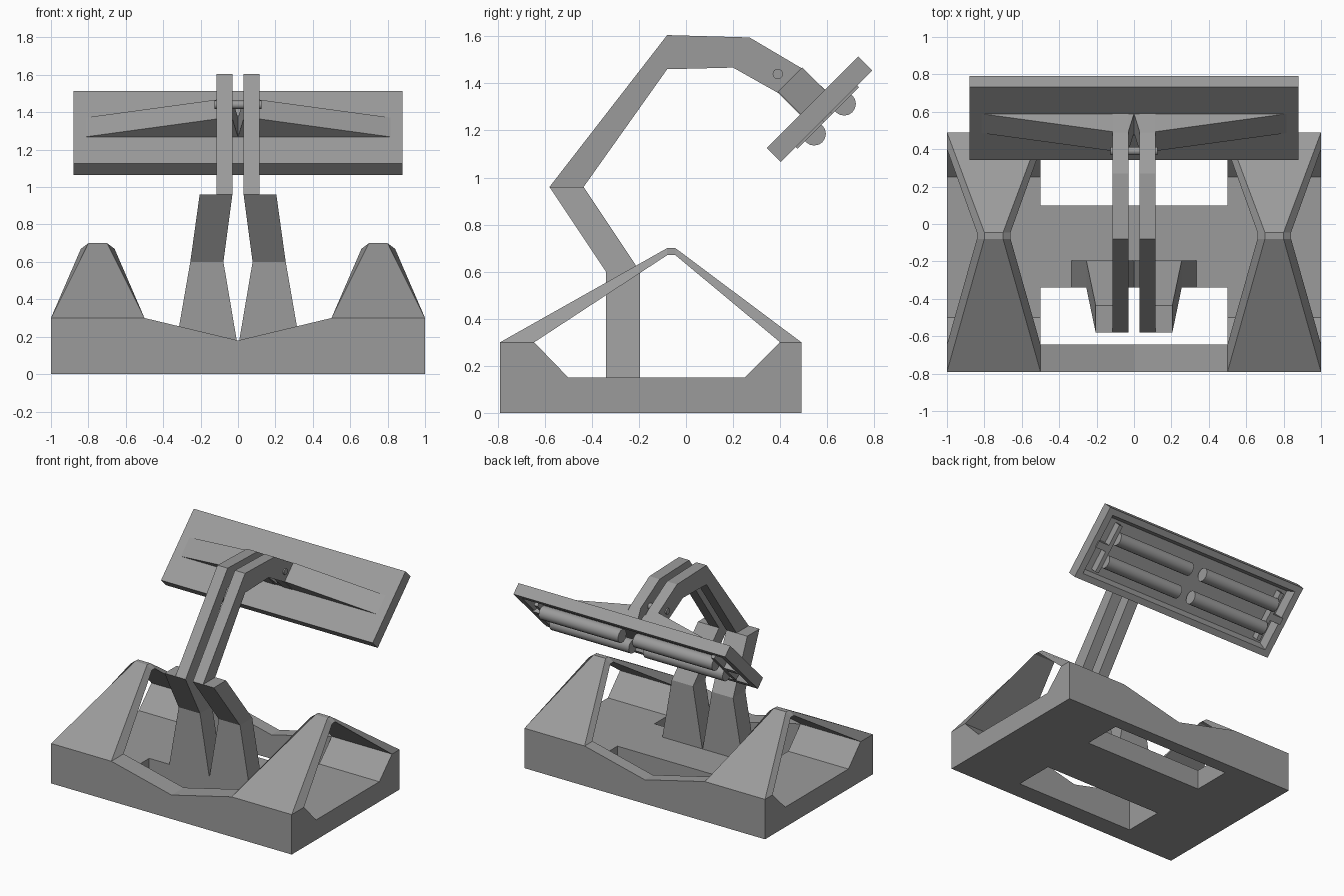
import bpy, bmesh
from math import cos, sin, pi, sqrt

if "Cube" in bpy.data.objects:
    bpy.data.objects.remove(bpy.data.objects["Cube"])

grey = bpy.data.materials.new("dark_grey")
grey.diffuse_color = (.33, .33, .33, 1)
grey.use_nodes = True
grey.node_tree.nodes["Principled BSDF"].inputs["Base Color"].default_value = grey.diffuse_color


def loft(name, loops, wrap=False, mirror=False, smooth=False):
    """Skin equal-length point loops; cap the ends, or join last to first."""
    bm = bmesh.new()
    rows = [[bm.verts.new(p) for p in loop] for loop in loops]
    pairs = list(zip(rows, rows[1:])) + ([(rows[-1], rows[0])] if wrap else [])
    for a, b in pairs:
        for i in range(len(a)):
            j = (i + 1) % len(a)
            bm.faces.new((a[i], a[j], b[j], b[i]))
    if not wrap:
        bm.faces.new(rows[0])
        bm.faces.new(rows[-1])
    bmesh.ops.recalc_face_normals(bm, faces=bm.faces)
    me = bpy.data.meshes.new(name)
    bm.to_mesh(me)
    bm.free()
    me.materials.append(grey)
    ob = bpy.data.objects.new(name, me)
    bpy.context.collection.objects.link(ob)
    if mirror:
        ob.modifiers.new("Mirror", 'MIRROR').use_mirror_merge = False
    if smooth:
        bpy.ops.object.select_all(action='DESELECT')
        ob.select_set(True)
        bpy.context.view_layer.objects.active = ob
        bpy.ops.object.shade_smooth_by_angle()
    return ob


def along_x(name, prof, x0, x1, **kw):
    return loft(name, [[(x, y, z) for y, z in prof] for x in (x0, x1)], **kw)


def along_y(name, prof, y0, y1, **kw):
    return loft(name, [[(x, y, z) for x, z in prof] for y in (y0, y1)], **kw)


def rect(a0, a1, b0, b1):
    return [(a0, b0), (a1, b0), (a1, b1), (a0, b1)]


def circle(cy, cz, r, n):
    return [(cy + r * cos(2 * pi * i / n), cz + r * sin(2 * pi * i / n)) for i in range(n)]


# Side frames: low trays under a tapering arch, open through the side
outer = [(-.79, 0), (.49, 0), (.49, .3), (-.045, .7), (-.08, .7), (-.79, .3)]
inner = [(-.5, .15), (.25, .15), (.4, .3), (-.045, .67), (-.08, .67), (-.645, .3)]


def arch_loop(prof, wide, narrow):
    return [(narrow if z > .5 else wide, y, z) for y, z in prof]


loft("side_frame", [arch_loop(outer, .5, .7), arch_loop(outer, 1, .8),
                    arch_loop(inner, 1, .84), arch_loop(inner, .5, .66)],
     wrap=True, mirror=True)

# Middle of the base: floor slab and notched front and back walls
along_x("base_floor", rect(-.34, .1, 0, .15), -.5, .5)
notch = [(-.5, 0), (.5, 0), (.5, .3), (0, .18), (-.5, .3)]
along_y("front_wall", notch, -.79, -.645)
along_y("back_wall", notch, .395, .49)

# Lower legs of the stand: (z, front y, inner x, outer x)
sections = [(.14, -.34, 0, .335), (.6, -.34, .078, .255), (.96, -.58, .03, .205)]
loft("lower_leg", [[(x, y, z) for x, y in rect(x0, x1, y0, y0 + .145)]
                   for z, y0, x0, x1 in sections], mirror=True)

# Upper bent arms
arm = [(-.58, .96), (-.08, 1.605), (.27, 1.595), (.49, 1.465), (.6, 1.365),
       (.49, 1.26), (.39, 1.36), (.2, 1.467), (-.08, 1.46), (-.435, .96)]
along_x("upper_arm", arm, .03, .115, mirror=True)
along_x("hinge_pin", circle(.39, 1.44, .022, 16), -.125, .125, smooth=True)

# Lamp head frame of reference: t runs up the plate, n points out of its lit face
S = sqrt(.5)


def head(x, t, n):
    return (x, .5975 + S * (t + n), 1.26 + S * (t - n))


def head_rect(x, t, n):
    return [head(a, b, n) for a, b in rect(-x, x, -t, t)]


# Lamp plate with a recessed lit side
loft("lamp_plate", [head_rect(.88, .275, -.085), head_rect(.88, .275, 0),
                    head_rect(.83, .23, 0), head_rect(.8, .205, -.05)])

# Tapered ribs from the arms out along the plate, and inward between them
for name, tip in (("outer_rib", .82), ("inner_rib", 0)):
    root = .115 if tip else .03
    loft(name, [[head(root, t, -.22), head(root, t, -.084), head(tip, t, -.084)]
                for t in (-.073, .073)], mirror=True)

# Light tubes in two rows, with end sockets
for t in (-.09, .09):
    _, cy, cz = head(0, t, .015)
    along_x("light_tube", circle(cy, cz, .05, 16), .06, .72, mirror=True, smooth=True)
for name, x0, x1, t1 in (("tube_socket", .72, .75, .185), ("socket_clip", .75, .84, .025)):
    loft(name, [[head(x, t, n) for x, t in rect(x0, x1, -t1, t1)]
                for n in (-.06, .01)], mirror=True)
